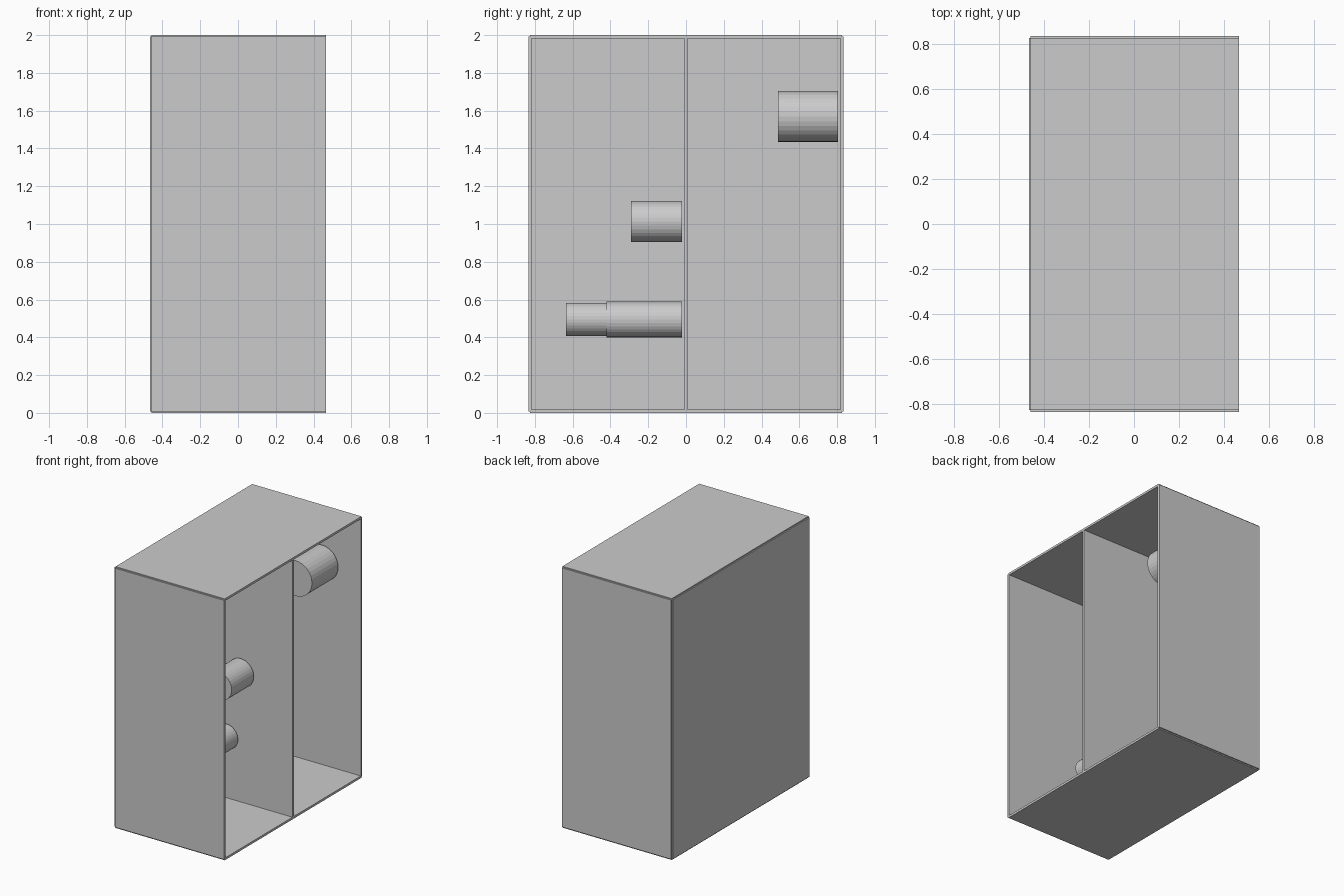
import bpy
from math import radians

cube = bpy.data.objects.get("Cube")
if cube:
    bpy.data.objects.remove(cube, do_unlink=True)

# Single plain grey
grey = bpy.data.materials.new("plain_grey")
grey.use_nodes = True
colour = (0.6, 0.6, 0.6, 1)
grey.diffuse_color = colour
grey.node_tree.nodes["Principled BSDF"].inputs["Base Color"].default_value = colour

T = 0.017                  # panel thickness
X, Y, H = 0.467, 0.835, 2  # half width, half depth, height
MX, MY = X - T / 2, Y - T / 2  # panel centre planes


def panel(name, x, y, z):
    """Box spanning the given (low, high) ranges."""
    spans = (x, y, z)
    bpy.ops.mesh.primitive_cube_add(size=1, location=[(a + b) / 2 for a, b in spans])
    ob = bpy.context.object
    ob.name = name
    ob.scale = [b - a for a, b in spans]
    bpy.ops.object.transform_apply(location=False, rotation=False, scale=True)
    ob.data.materials.append(grey)


def drum(name, x, z, radius, y0, y1):
    """Cylinder lying along y between y0 and y1."""
    bpy.ops.mesh.primitive_cylinder_add(
        vertices=32, radius=radius, depth=y1 - y0,
        location=(x, (y0 + y1) / 2, z), rotation=(radians(90), 0, 0))
    ob = bpy.context.object
    ob.name = name
    ob.data.materials.append(grey)


# Cabinet: panels meet at their centre planes, open on the +x side
wide, deep, tall = (-MX, X), (-MY, MY), (T / 2, H - T / 2)
panel("bottom_panel", wide, deep, (0, T))
panel("top_panel", wide, deep, (H - T, H))
panel("closed_side_panel", (-X, -X + T), deep, tall)
for name, y in (("front_panel", -MY), ("divider", 0), ("back_panel", MY)):
    panel(name, wide, (y - T / 2, y + T / 2), tall)

# Drums mounted on the back panel and the divider
drum("upper_drum", 0.15, 1.57, 0.135, 0.487, 0.804)
drum("middle_drum", 0.04, 1.013, 0.109, -0.29, -0.022)
drum("lower_drum", -0.08, 0.495, 0.095, -0.42, -0.022)
drum("lower_drum_tip", -0.08, 0.495, 0.088, -0.635, -0.42)
